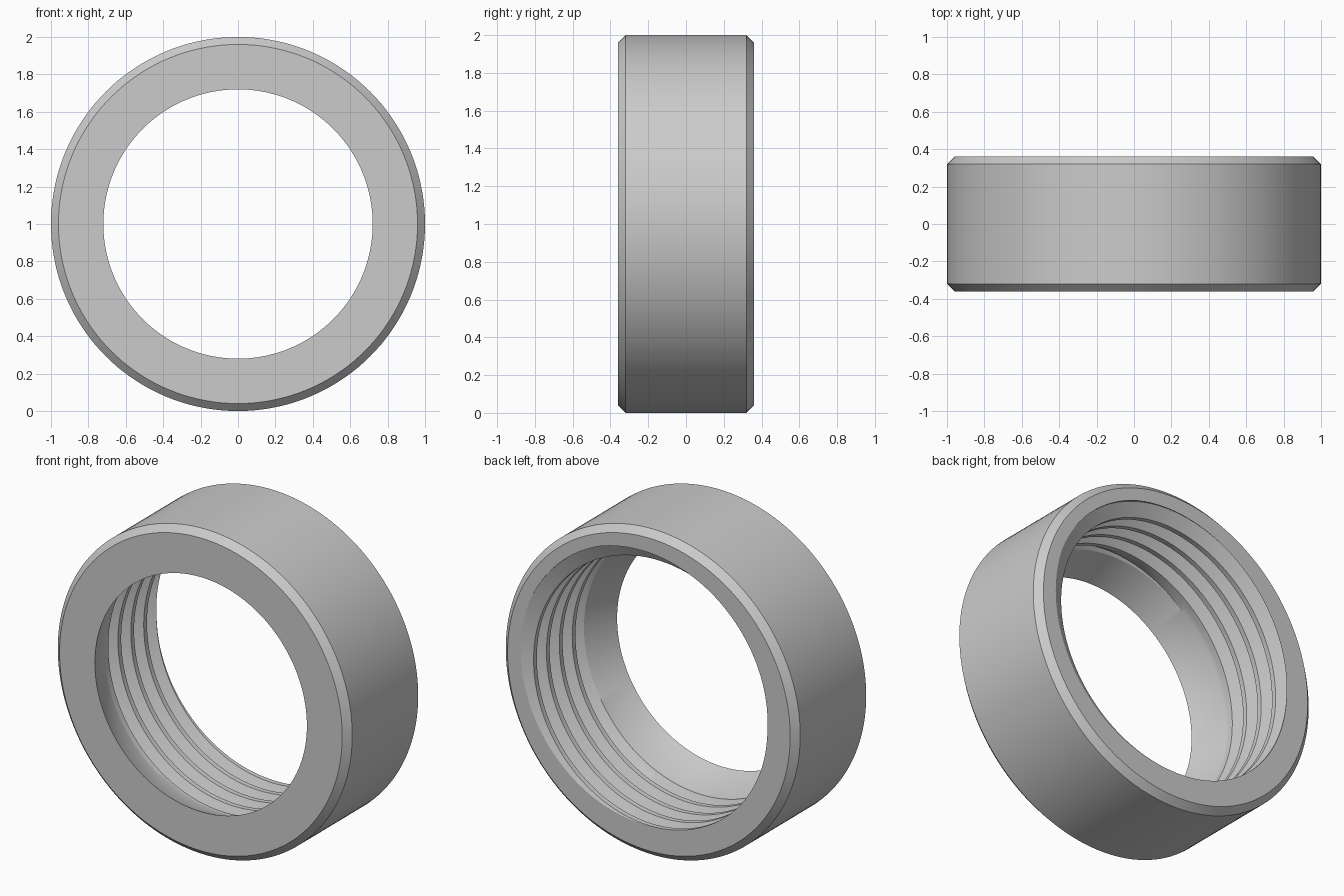
import bpy, bmesh, math

cube = bpy.data.objects.get("Cube")
if cube:
    bpy.data.objects.remove(cube, do_unlink=True)

SEGMENTS = 144
HALF = 0.36            # half of the ring's depth
PITCH = 0.125
OFFSET = 0.017         # depth of the first crest at the top
CREST, GROOVE = 0.805, 0.081
START, END = 0.2, 2 * HALF    # threaded stretch, measured from the front face


def clamp(v, lo=0.0, hi=1.0):
    return max(lo, min(hi, v))


def thread_radius(depth, turn):
    """Radius of the internal thread, whose groove fades out at the front."""
    phase = ((depth - OFFSET) / PITCH - turn) % 1
    from_crest = min(phase, 1 - phase)
    groove = clamp((from_crest - 0.125) / 0.3125)
    return CREST + GROOVE * groove * clamp((depth - START) / 0.06)


def column(turn):
    """Closed cross-section (radius, depth) at one angle around the axis."""
    # Chamfered outside and the tapered mouth at the front
    points = [(0.96, END), (1, END - 0.04), (1, 0.04), (0.96, 0), (0.72, 0)]
    # Thread corners, cut off by the back face
    for n in range(-1, 7):
        for corner in (-0.125, 0.125, 0.4375, 0.5625):
            d = clamp(OFFSET + PITCH * (turn + n + corner), START, END)
            points.append((thread_radius(d, turn), d))
    return points


# Chamfered ring with a right-handed internal thread
bm = bmesh.new()
grid = []
for i in range(SEGMENTS + 1):
    turn = i / SEGMENTS
    a = math.tau * turn
    grid.append([bm.verts.new((r * math.sin(a), d - HALF, 1 + r * math.cos(a)))
                 for r, d in column(turn)])
for left, right in zip(grid, grid[1:]):
    for j in range(len(left)):
        k = (j + 1) % len(left)
        bm.faces.new((left[j], right[j], right[k], left[k]))
bmesh.ops.remove_doubles(bm, verts=bm.verts, dist=1e-5)
bmesh.ops.recalc_face_normals(bm, faces=bm.faces)
mesh = bpy.data.meshes.new("threaded_ring")
bm.to_mesh(mesh)
bm.free()
ring = bpy.data.objects.new("threaded_ring", mesh)
bpy.context.collection.objects.link(ring)

# Plain grey metal
grey = bpy.data.materials.new("grey_metal")
grey.use_nodes = True
colour = (0.6, 0.6, 0.6, 1)
grey.diffuse_color = colour
grey.node_tree.nodes["Principled BSDF"].inputs["Base Color"].default_value = colour
mesh.materials.append(grey)

bpy.ops.object.select_all(action="DESELECT")
ring.select_set(True)
bpy.context.view_layer.objects.active = ring
bpy.ops.object.shade_smooth_by_angle(angle=math.radians(25))
